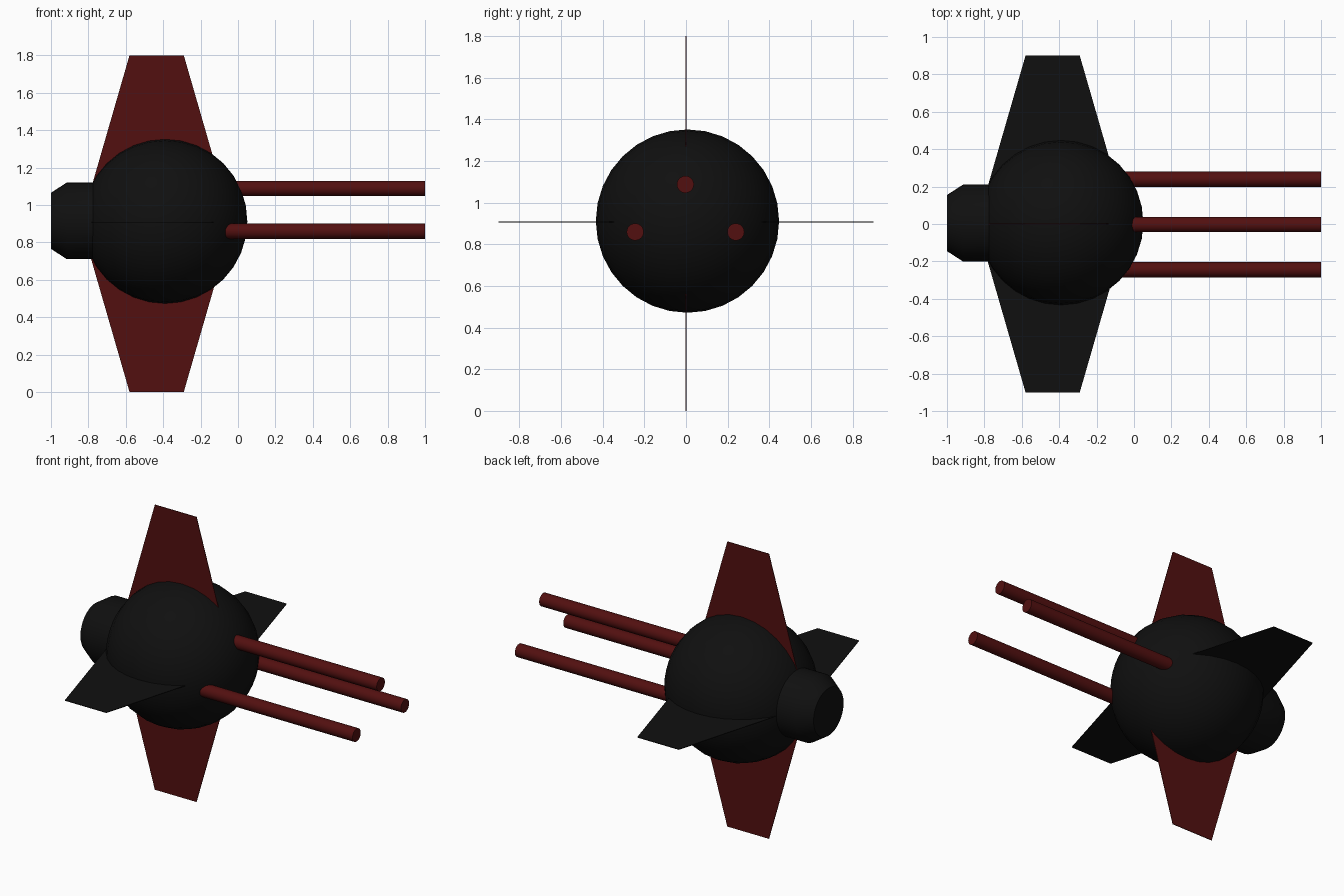
import bpy, bmesh
from math import pi, radians, cos, sin
from mathutils import Matrix, Vector

if "Cube" in bpy.data.objects:
    bpy.data.objects.remove(bpy.data.objects["Cube"])


def material(name, rgb):
    m = bpy.data.materials.new(name)
    m.diffuse_color = (*rgb, 1)
    m.use_nodes = True
    m.node_tree.nodes["Principled BSDF"].inputs["Base Color"].default_value = m.diffuse_color
    return m


BLACK = material("black", (0.005, 0.005, 0.005))
RED = material("dark_red", (0.085, 0.005, 0.005))


def finish(bm, name, mat, loc=(0, 0, 0), smooth=True):
    bmesh.ops.recalc_face_normals(bm, faces=bm.faces)
    me = bpy.data.meshes.new(name)
    bm.to_mesh(me)
    bm.free()
    me.materials.append(mat)
    if smooth:
        me.polygons.foreach_set("use_smooth", [True] * len(me.polygons))
        me.set_sharp_from_angle(angle=radians(40))
    ob = bpy.data.objects.new(name, me)
    ob.location = loc
    bpy.context.collection.objects.link(ob)
    return ob


def lathe_x(name, profile, mat, loc, sides):
    """Solid of revolution about x from (x, radius) points, capped at both ends."""
    bm = bmesh.new()
    rings = [[bm.verts.new((x, r * cos(2 * pi * i / sides), r * sin(2 * pi * i / sides)))
              for i in range(sides)] for x, r in profile]
    for a, b in zip(rings, rings[1:]):
        for i in range(sides):
            j = (i + 1) % sides
            bm.faces.new((a[i], a[j], b[j], b[i]))
    bm.faces.new(rings[0])
    bm.faces.new(rings[-1])
    return finish(bm, name, mat, loc)


def fin_pair(name, turn, mat):
    """Thin plate widest at the middle, tapering to a blunt tip at each end."""
    bm = bmesh.new()
    pts = [(-0.58, 0.9), (-0.29, 0.9), (-0.03, 0), (-0.29, -0.9), (-0.58, -0.9), (-0.84, 0)]
    t = 0.002
    face = bm.faces.new([bm.verts.new((x, y, -t)) for x, y in pts])
    ext = bmesh.ops.extrude_face_region(bm, geom=[face])
    top = [v for v in ext["geom"] if isinstance(v, bmesh.types.BMVert)]
    bmesh.ops.translate(bm, verts=top, vec=Vector((0, 0, 2 * t)))
    bm.transform(Matrix.Rotation(turn, 4, "X"))
    return finish(bm, name, mat, (0, 0, 0.9), smooth=False)


# Round hull with its poles along x
bm = bmesh.new()
bmesh.ops.create_uvsphere(bm, u_segments=32, v_segments=16, radius=0.44,
                          matrix=Matrix.Rotation(pi / 2, 4, "Y"))
finish(bm, "hull", BLACK, (-0.39, 0.007, 0.912))

# Engine at the rear, chamfered at the end
lathe_x("engine", [(-1, 0.15), (-0.915, 0.205), (-0.5, 0.205)], BLACK, (0, 0.005, 0.915), 32)

# Crossed fins
fin_pair("side_fins", 0, BLACK).location.z = 0.907
fin_pair("vertical_fins", pi / 2, RED)

# Three forward barrels
for name, y, z in (("top_barrel", -0.003, 1.088),
                   ("left_barrel", -0.244, 0.86),
                   ("right_barrel", 0.239, 0.86)):
    lathe_x(name, [(-0.2, 0.041), (1, 0.041)], RED, (0, y, z), 24)
